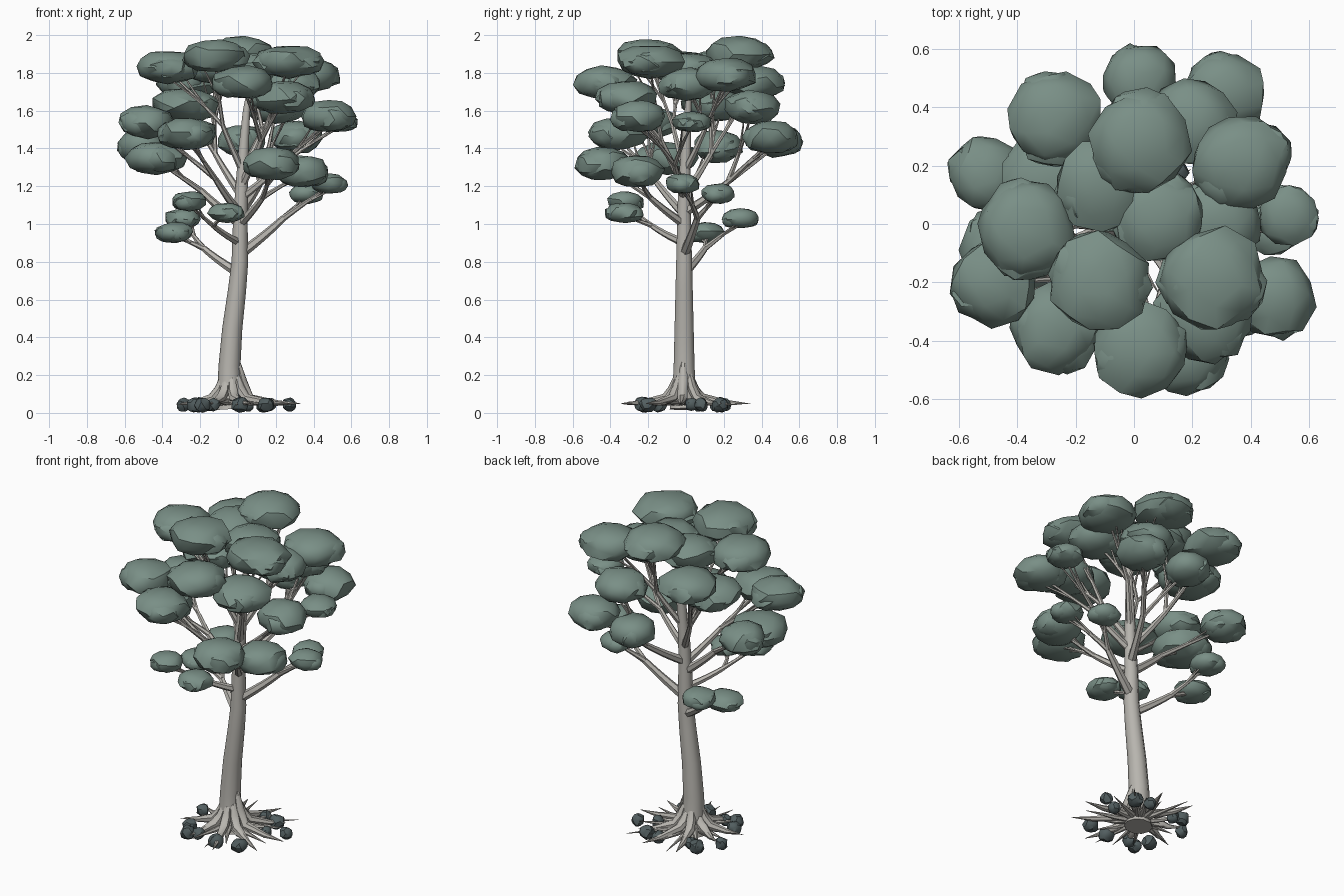
import bpy, bmesh, math, random
from mathutils import Vector, Matrix

if "Cube" in bpy.data.objects:
    bpy.data.objects.remove(bpy.data.objects["Cube"])
random.seed(7)
U = random.uniform


def material(name, rgb):
    m = bpy.data.materials.new(name)
    m.diffuse_color = (*rgb, 1)
    m.use_nodes = True
    m.node_tree.nodes["Principled BSDF"].inputs["Base Color"].default_value = m.diffuse_color
    return m


BARK = material("bark grey", (0.475, 0.46, 0.425))
LEAF = material("leaf green", (0.193, 0.276, 0.24))
STONE = material("dark stone", (0.085, 0.113, 0.117))


def finish(bm, name, mat, angle):
    me = bpy.data.meshes.new(name)
    bmesh.ops.recalc_face_normals(bm, faces=bm.faces[:])
    bm.to_mesh(me)
    bm.free()
    me.materials.append(mat)
    ob = bpy.data.objects.new(name, me)
    bpy.context.collection.objects.link(ob)
    bpy.ops.object.select_all(action='DESELECT')
    ob.select_set(True)
    bpy.context.view_layer.objects.active = ob
    bpy.ops.object.shade_smooth_by_angle(angle=math.radians(angle))


def tube(bm, pts, radii, sides):
    """Tapered tube through points, capped at both ends."""
    pts = [Vector(p) for p in pts]
    rings = []
    for i, p in enumerate(pts):
        d = (pts[min(i + 1, len(pts) - 1)] - pts[max(i - 1, 0)]).normalized()
        q = Vector((0, 0, 1)).rotation_difference(d)
        rings.append([bm.verts.new(p + q @ Vector((radii[i] * math.cos(a), radii[i] * math.sin(a), 0)))
                      for a in (2 * math.pi * k / sides for k in range(sides))])
    for a, b in zip(rings, rings[1:]):
        for k in range(sides):
            bm.faces.new((a[k], a[(k + 1) % sides], b[(k + 1) % sides], b[k]))
    bm.faces.new(rings[0][::-1])
    bm.faces.new(rings[-1])


def bend(bm, a, c, b, r0, r1, sides=6, n=5):
    """Tapered tube along a quadratic curve from a to b, pulled to c."""
    a, b, c = Vector(a), Vector(b), Vector(c)
    ts = [i / n for i in range(n + 1)]
    tube(bm, [(1 - t) ** 2 * a + 2 * t * (1 - t) * c + t * t * b for t in ts],
         [r0 + (r1 - r0) * t for t in ts], sides)


def blob(bm, pos, r, h, jitter):
    """Squashed, uneven low-poly ball with a slightly boxy profile."""
    vs = bmesh.ops.create_icosphere(bm, subdivisions=2, radius=1)['verts']
    spin = Matrix.Rotation(U(0, 6.28), 3, 'Z') @ Matrix.Rotation(U(0, .5), 3, 'X')
    for v in vs:
        p = spin @ v.co * U(1 - jitter, 1 + jitter)
        p.z = math.copysign(abs(p.z) ** .85, p.z)
        v.co = Vector((p.x * r, p.y * r, p.z * h)) + Vector(pos)


# Trunk: slight lean to the right, tapering into the crown
TR = [(-.04, -.01, .02, .08), (-.045, -.01, .1, .066), (-.045, -.01, .25, .058), (-.03, -.01, .45, .053),
      (-.005, -.01, .65, .048), (.01, -.01, .8, .044), (.012, -.01, 1, .039), (.02, -.01, 1.2, .033),
      (.03, 0, 1.4, .027), (.045, .01, 1.6, .019), (.07, .02, 1.78, .009)]


def trunk_at(z):
    for a, b in zip(TR, TR[1:]):
        if a[2] <= z <= b[2]:
            t = (z - a[2]) / (b[2] - a[2])
            return Vector(a[:3]).lerp(Vector(b[:3]), t)


bm = bmesh.new()
tube(bm, [t[:3] for t in TR], [t[3] for t in TR], 10)
finish(bm, "trunk", BARK, 40)

# Leaf clumps: x, y, z, radius
C = [(.02, .28, 1.905, .18), (.27, -.19, 1.86, .18), (-.12, -.2, 1.89, .175), (-.37, -.02, 1.83, .175),
     (.37, .21, 1.79, .17), (-.27, .36, 1.75, .165), (.02, -.43, 1.75, .165), (.24, -.31, 1.67, .165),
     (.48, -.25, 1.57, .145), (-.48, -.2, 1.54, .15), (.53, .03, 1.54, .105), (-.28, .15, 1.63, .175),
     (-.27, -.36, 1.48, .155), (-.51, .17, 1.41, .13), (-.43, -.1, 1.35, .165), (.18, -.44, 1.32, .15),
     (.34, -.26, 1.28, .14), (.31, .45, 1.46, .145), (.02, .49, 1.44, .13), (.2, .35, 1.62, .15),
     (.48, -.02, 1.215, .095), (.36, .17, 1.16, .09), (-.26, -.32, 1.12, .095), (-.29, .29, 1.03, .1),
     (-.34, .1, .955, .105), (-.06, -.33, 1.06, .1), (.08, .02, 1.82, .16), (.29, .01, 1.74, .15),
     (-.12, .13, 1.83, .155)]
bm = bmesh.new()
for x, y, z, r in C:
    h = .088 if r > .11 else .054
    blob(bm, (x, y, z), r, h, .075)
    # smaller clumps poking out of the main one
    a = U(0, 6.28)
    for k in range(2):
        b = a + k * 2.6
        blob(bm, (x + .36 * r * math.cos(b), y + .36 * r * math.sin(b), z - .006), r * .68, h * .82, .09)
finish(bm, "foliage", LEAF, 35)

# Limbs: height on trunk, fork point, clumps carried, base radius
LIMBS = [(.74, (-.18, .1, .87), (24, 23), .026), (.9, (-.13, -.18, .99), (22, 25), .022),
         (.84, (.24, .06, 1.03), (20, 21), .028), (1.0, (.13, -.19, 1.14), (15, 16), .024),
         (1.0, (-.2, .0, 1.18), (13, 14), .026), (1.05, (-.12, -.17, 1.24), (12, 9), .024),
         (1.06, (.12, .22, 1.22), (17, 18, 19), .026), (1.14, (.22, -.06, 1.31), (8, 10), .022),
         (1.15, (-.12, .13, 1.37), (5, 11, 28), .022), (1.2, (.12, -.13, 1.44), (7, 1, 6), .022),
         (1.28, (-.08, -.07, 1.52), (2, 3), .019), (1.28, (.13, .1, 1.5), (4, 0, 27), .02)]
bm = bmesh.new()
for z, fork, tips, r in LIMBS:
    s, f = trunk_at(z), Vector(fork)
    ctrl = s.lerp(f, .55) - Vector((0, 0, .012))
    bend(bm, s, ctrl, f, r, r * .65)
    for i in tips:
        x, y, zc, cr = C[i]
        tip = Vector((x, y, zc - .02))
        c = f.lerp(tip, .5) + (f - ctrl) * .2
        bend(bm, f, c, tip, r * .6, .005)
        # thin twigs spreading into the clump
        for k in range(2):
            a = U(0, 6.28)
            end = tip + Vector((math.cos(a), math.sin(a), 0)) * cr * .55
            bend(bm, f.lerp(c, .6), c.lerp(end, .4), end, .008, .003, 5, 3)
finish(bm, "branches", BARK, 50)

# Roots: flared buttresses and thin spikes
bm = bmesh.new()
o = Vector((-.04, -.01, 0))
for i in range(9):
    a = 2 * math.pi * i / 9 + U(-.1, .1)
    d = Vector((math.cos(a), math.sin(a), 0))
    top = .28 if i == 0 else U(.16, .23)
    reach = U(.26, .36)
    tube(bm, [o + d * .035 + Vector((0, 0, top)), o + d * .062 + Vector((0, 0, top * .6)),
              o + d * .105 + Vector((0, 0, .075)), o * .5 + d * (.12 + reach) * .5 + Vector((0, 0, .053)),
              Vector((0, 0, .05)) + d * reach],
         [.014, .027, .027, .016, .001], 7)
for i in range(16):
    a = 2 * math.pi * i / 16 + U(-.12, .12)
    d = Vector((math.cos(a), math.sin(a), 0))
    tube(bm, [o + d * .04 + Vector((0, 0, .06)), o * .7 + d * .13 + Vector((0, 0, .053)),
              Vector((0, 0, U(.04, .06))) + d * U(.2, .36)], [.022, .014, .001], 6)
finish(bm, "roots", BARK, 50)

# Stones scattered around the roots
S = [(-.19, -.22, .042), (-.29, .07, .036), (.01, -.23, .048), (.15, -.2, .046), (.14, .18, .046),
     (.27, .08, .036), (.05, .2, .036), (-.2, .18, .042), (-.13, -.2, .036), (-.23, -.14, .042),
     (-.15, .16, .036), (.17, .03, .034)]
bm = bmesh.new()
for x, y, r in S:
    blob(bm, (x, y, .05), r, min(r, .04), .13)
low = min(v.co.z for v in bm.verts)
for v in bm.verts:
    v.co.z -= low
finish(bm, "stones", STONE, 30)
